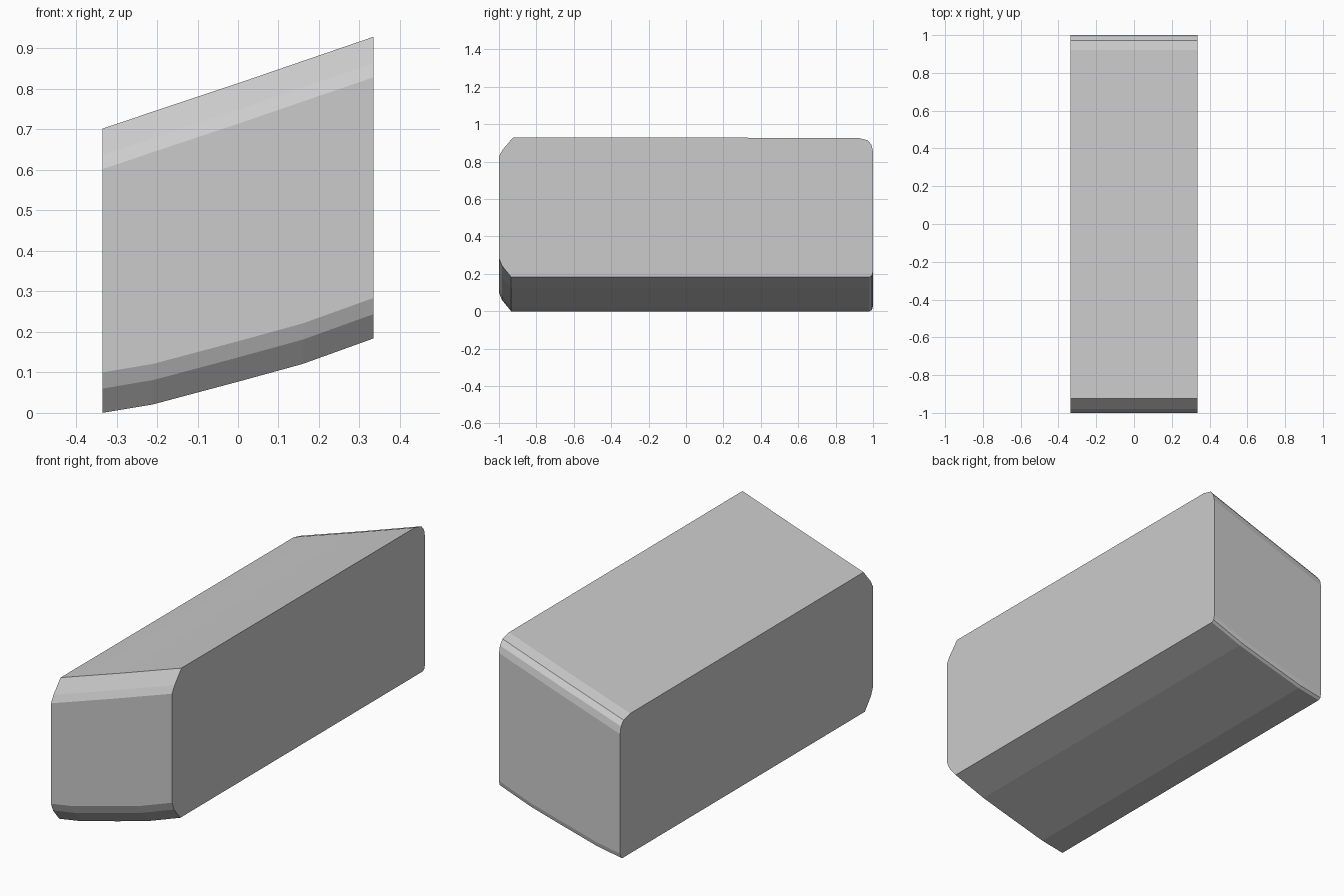
import bpy, bmesh

if "Cube" in bpy.data.objects:
    bpy.data.objects.remove(bpy.data.objects["Cube"])

# Stations along x: (x, bottom height, top height)
stations = [(-0.335, 0.003, 0.705), (-0.21, 0.024, 0.747), (0.0, 0.08, 0.817),
            (0.16, 0.124, 0.872), (0.335, 0.187, 0.932)]


def section(bottom, top):
    """Rounded side outline: wide front corners, tight back corners."""
    front_low = [(-1.0, bottom + 0.1), (-0.984, bottom + 0.06), (-0.935, bottom)]
    back_low = [(0.982, bottom), (0.995, bottom + 0.008), (1.0, bottom + 0.03)]
    back_top = [(1.0, top - 0.075), (0.992, top - 0.04), (0.972, top - 0.015), (0.92, top - 0.002)]
    front_top = [(-0.925, top), (-0.98, top - 0.065), (-1.0, top - 0.1)]
    return front_low + back_low + back_top + front_top


# Loft the outlines into one slanted block
bm = bmesh.new()
rings = [[bm.verts.new((x, y, z)) for y, z in section(low, high)]
         for x, low, high in stations]
for a, b in zip(rings, rings[1:]):
    for i in range(len(a)):
        j = (i + 1) % len(a)
        bm.faces.new((a[i], a[j], b[j], b[i]))

# Flat end caps
bm.faces.new(rings[0])
bm.faces.new(rings[-1])
lowest = min(v.co.z for v in bm.verts)
bmesh.ops.translate(bm, verts=bm.verts, vec=(0, 0, -lowest))
bmesh.ops.recalc_face_normals(bm, faces=bm.faces)

mesh = bpy.data.meshes.new("slanted_block")
bm.to_mesh(mesh)
bm.free()
block = bpy.data.objects.new("slanted_block", mesh)
bpy.context.collection.objects.link(block)
